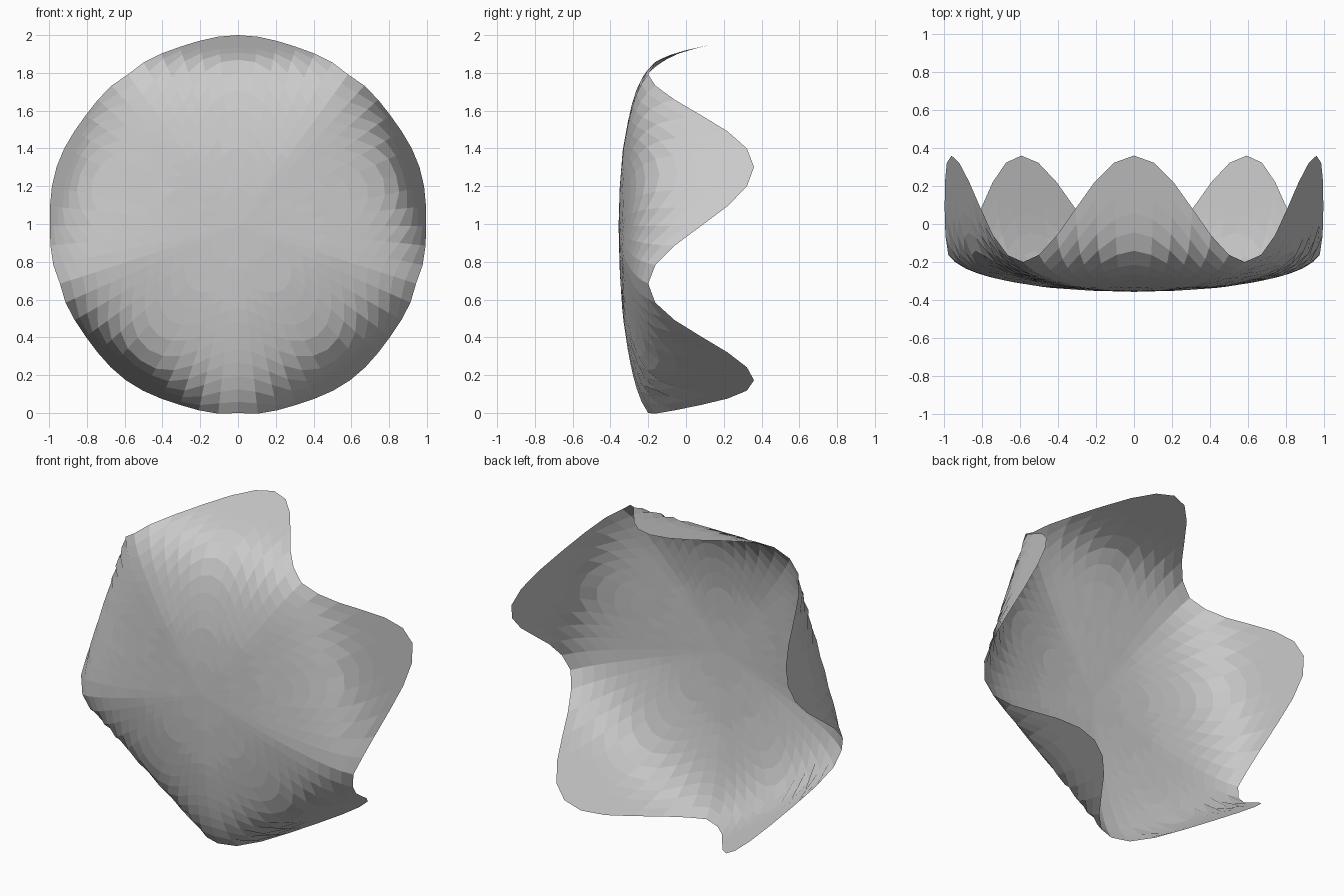
import bpy
import bmesh
from math import cos, sin, radians, hypot

cube = bpy.data.objects.get("Cube")
if cube:
    bpy.data.objects.remove(cube, do_unlink=True)

PETALS = 5
COLUMNS = 60
RINGS = 14
CENTRE_Z = 0.99
ROUNDING = 20

# Section through the middle of a petal: (distance from centre, depth)
PROFILE = [(0, -.357), (.2, -.351), (.4, -.335), (.55, -.308), (.65, -.285),
           (.72, -.262), (.78, -.235), (.83, -.2), (.87, -.16), (.9, -.1),
           (.93, 0), (.97, .18), (1.01, .36)]

# Running length along the section
lengths = [0]
for a, b in zip(PROFILE, PROFILE[1:]):
    lengths.append(lengths[-1] + hypot(b[0] - a[0], b[1] - a[1]))


def interpolate(keys, values, key):
    for i in range(len(keys) - 1):
        if key <= keys[i + 1]:
            t = (key - keys[i]) / (keys[i + 1] - keys[i])
            return values[i] + t * (values[i + 1] - values[i])
    return values[-1]


distances = [p[0] for p in PROFILE]
depths = [p[1] for p in PROFILE]
petal_angles = [radians(90 + 360 * k / PETALS) for k in range(PETALS)]


def pentagon_radius(angle):
    """Radius of a round-cornered pentagon with an inner radius of one."""
    total = sum(max(0, cos(angle - a)) ** ROUNDING for a in petal_angles)
    return total ** (-1 / ROUNDING)


# Bowl: columns run from the centre to the wavy rim
bm = bmesh.new()
centre = bm.verts.new((0, depths[0], CENTRE_Z))
columns = []
for c in range(COLUMNS):
    angle = radians(90 + 360 * c / COLUMNS)
    rim_depth = .08 + .28 * cos(PETALS * (angle - petal_angles[0]))
    rim_length = interpolate(depths, lengths, rim_depth)
    column = []
    for ring in range(1, RINGS + 1):
        s = rim_length * ring / RINGS
        r = interpolate(lengths, distances, s) * pentagon_radius(angle)
        y = interpolate(lengths, depths, s)
        column.append(bm.verts.new((r * cos(angle), y, CENTRE_Z + r * sin(angle))))
    columns.append(column)

for c, left in enumerate(columns):
    right = columns[(c + 1) % COLUMNS]
    bm.faces.new((centre, left[0], right[0]))
    for i in range(RINGS - 1):
        bm.faces.new((left[i], left[i + 1], right[i + 1], right[i]))

# Point the outside of the sheet towards the front
bm.normal_update()
bm.faces.ensure_lookup_table()
if bm.faces[0].normal.y > 0:
    bmesh.ops.reverse_faces(bm, faces=bm.faces[:])

mesh = bpy.data.meshes.new("petal_bowl")
bm.to_mesh(mesh)
bm.free()
bowl = bpy.data.objects.new("petal_bowl", mesh)
bpy.context.collection.objects.link(bowl)
